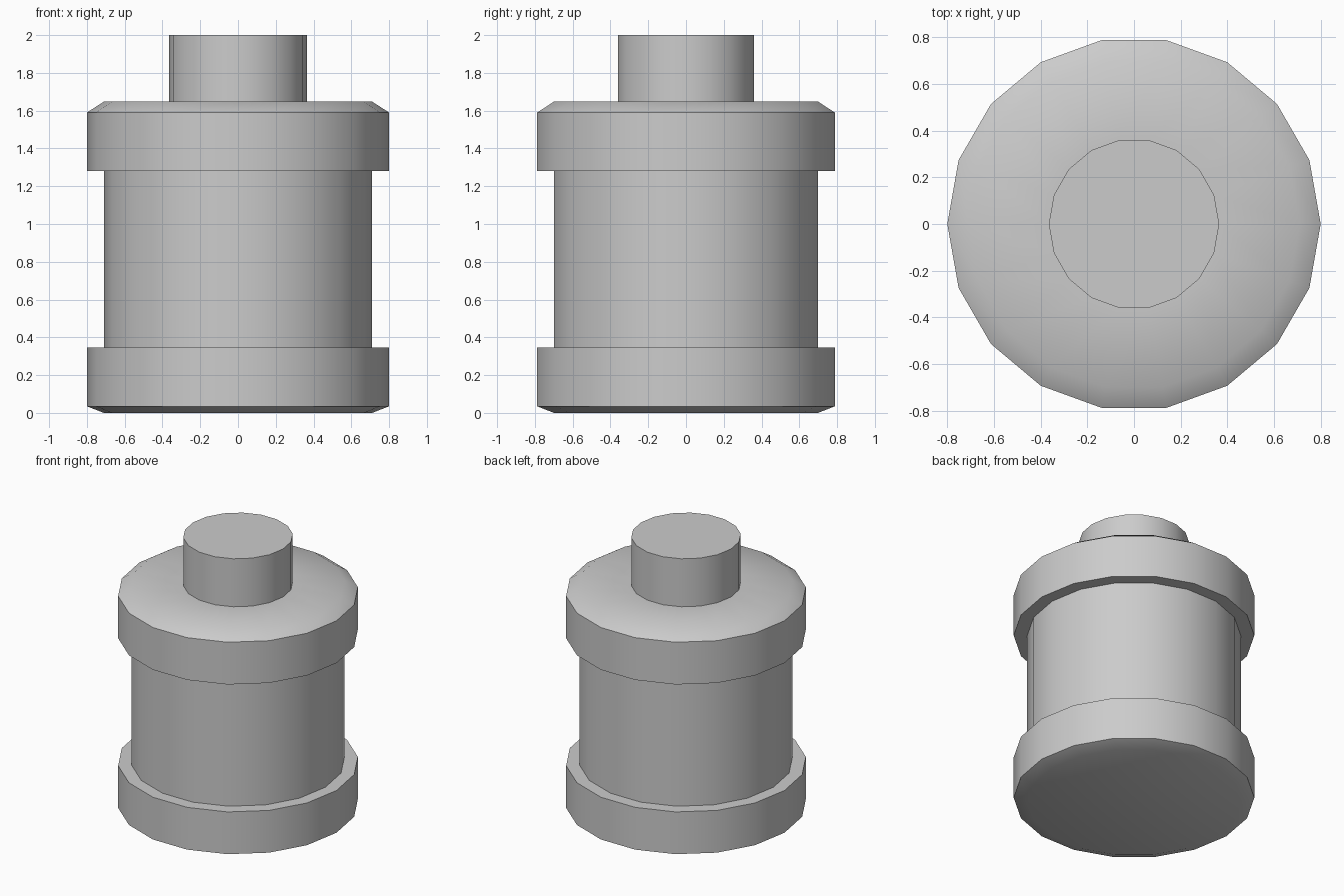
import bpy, bmesh
from math import cos, sin, tau, radians

if "Cube" in bpy.data.objects:
    bpy.data.objects.remove(bpy.data.objects["Cube"])

SIDES = 18


def lathe(name, profile):
    """Revolve a (radius, z) profile, bottom to top, and cap both ends."""
    bm = bmesh.new()
    rings = [[bm.verts.new((r * cos(tau * i / SIDES), r * sin(tau * i / SIDES), z))
              for i in range(SIDES)] for r, z in profile]
    for low, high in zip(rings, rings[1:]):
        for i in range(SIDES):
            j = (i + 1) % SIDES
            bm.faces.new((low[i], low[j], high[j], high[i]))
    bm.faces.new(rings[0][::-1])
    bm.faces.new(rings[-1])
    mesh = bpy.data.meshes.new(name)
    bm.to_mesh(mesh)
    bm.free()
    obj = bpy.data.objects.new(name, mesh)
    bpy.context.collection.objects.link(obj)
    bpy.ops.object.select_all(action='DESELECT')
    obj.select_set(True)
    bpy.context.view_layer.objects.active = obj
    bpy.ops.object.shade_smooth_by_angle(angle=radians(35))
    return obj


BODY, RIM, NECK = 0.71, 0.80, 0.365

# One closed shell: chamfered foot rim, body, chamfered top rim, neck
lathe("canister", [
    (BODY, 0.0), (RIM, 0.035), (RIM, 0.345),      # foot rim
    (BODY, 0.345), (BODY, 1.28),                  # body
    (RIM, 1.28), (RIM, 1.59), (BODY, 1.648),      # top rim
    (NECK, 1.648), (NECK, 2.0),                   # neck
])
